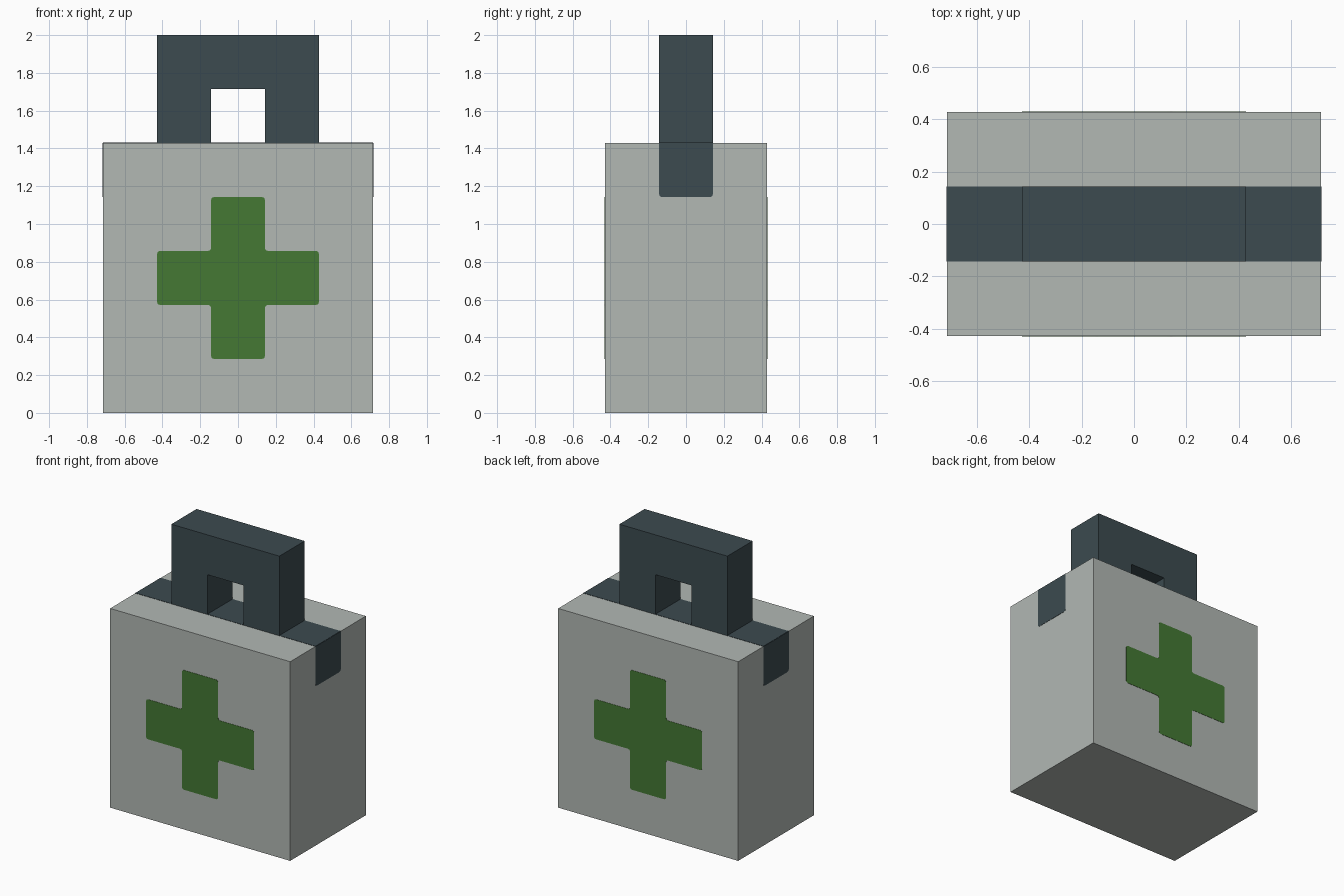
import bpy
import bmesh
from math import pi
from mathutils import Matrix, Vector

if "Cube" in bpy.data.objects:
    bpy.data.objects.remove(bpy.data.objects["Cube"], do_unlink=True)

U = 1 / 7               # modelling unit
THIN = 0.002            # thickness of painted plates
WIDE, DEEP, TALL = 5 * U, 3 * U, 10 * U   # case half width, half depth, height


def material(name, r, g, b):
    mat = bpy.data.materials.new(name)
    mat.use_nodes = True
    mat.diffuse_color = (r, g, b, 1)
    bsdf = mat.node_tree.nodes["Principled BSDF"]
    bsdf.inputs["Base Color"].default_value = (r, g, b, 1)
    bsdf.inputs["Roughness"].default_value = 0.8
    return mat


grey = material("pale grey", 0.445, 0.479, 0.456)
slate = material("dark slate", 0.045, 0.070, 0.080)
green = material("leaf green", 0.058, 0.188, 0.033)


def prism(name, outline, depth, place, mat, rounded=None):
    """Extrude a flat outline along its local z; soften corners chosen by a rule."""
    bm = bmesh.new()
    face = bm.faces.new([bm.verts.new((x * U, y * U, 0)) for x, y in outline])
    if rounded:
        corners = [v for v in bm.verts if rounded(v.co)]
        bmesh.ops.bevel(bm, geom=corners, offset=0.015, segments=2,
                        profile=0.5, affect='VERTICES')
    out = bmesh.ops.extrude_face_region(bm, geom=bm.faces[:])
    moved = [g for g in out["geom"] if isinstance(g, bmesh.types.BMVert)]
    bmesh.ops.translate(bm, verts=moved, vec=Vector((0, 0, depth)))
    bmesh.ops.recalc_face_normals(bm, faces=bm.faces)
    bm.transform(place)
    mesh = bpy.data.meshes.new(name)
    bm.to_mesh(mesh)
    bm.free()
    mesh.materials.append(mat)
    obj = bpy.data.objects.new(name, mesh)
    bpy.context.collection.objects.link(obj)
    return obj


def rect(x0, y0, x1, y1):
    return [(x0, y0), (x1, y0), (x1, y1), (x0, y1)]


upright = Matrix.Rotation(pi / 2, 4, 'X')      # outline y becomes z, faces -y
shift = Matrix.Translation

# Case body
prism("case", rect(-5, -3, 5, 3), TALL, Matrix(), grey)

# Carrying handle: square arch standing on the lid
arch = [(-3, 10), (-1, 10), (-1, 12), (1, 12), (1, 10), (3, 10), (3, 14), (-3, 14)]
prism("handle", arch, 2 * U, shift((0, U, 0)) @ upright, slate)

# Strap over the lid, with a rounded tab down each side
prism("strap_top", rect(-5, -1, 5, 1), THIN, shift((0, 0, TALL)), slate)
for side, turn in (("left", pi / 2), ("right", -pi / 2)):
    place = Matrix.Rotation(turn, 4, 'Z') @ shift((0, -WIDE, 0)) @ upright
    prism("strap_tab_" + side, rect(-1, 8, 1, 10), THIN, place, slate,
          rounded=lambda co: co.y < 9 * U)

# Cross emblem on the front and back
quarter = [(1, 1), (1, 3), (-1, 3)]
cross = []
for x, y in quarter:
    cross.append((x, y))
for _ in range(3):
    quarter = [(-y, x) for x, y in quarter]
    cross += quarter
cross = [(x, y + 5) for x, y in cross]
for side, turn in (("front", 0), ("back", pi)):
    place = Matrix.Rotation(turn, 4, 'Z') @ shift((0, -DEEP, 0)) @ upright
    prism("cross_" + side, cross, THIN, place, green, rounded=lambda co: True)
